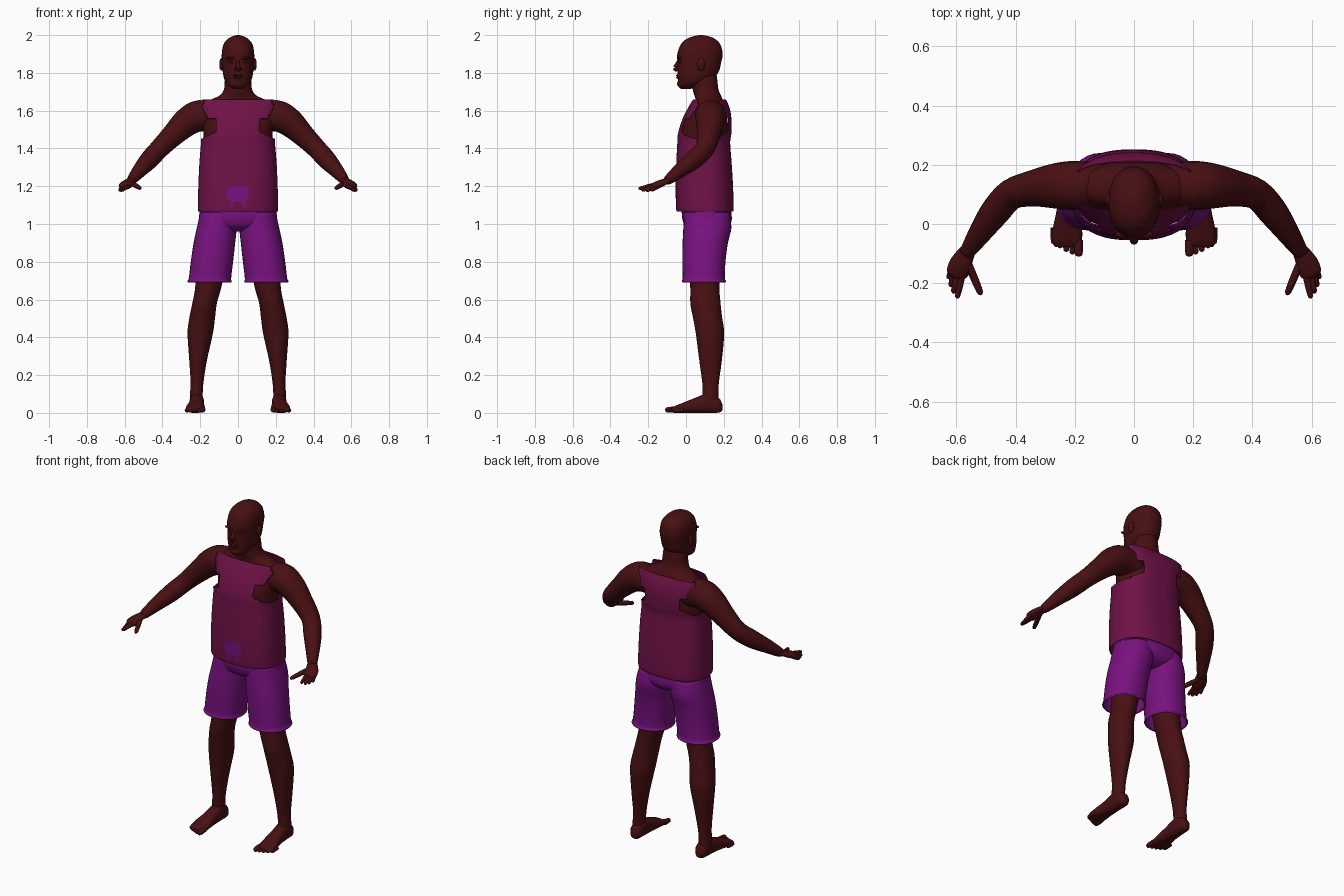
import bpy
import bmesh
from math import sin, cos, pi, copysign
from mathutils import Vector, Matrix

cube = bpy.data.objects.get("Cube")
if cube:
    bpy.data.objects.remove(cube, do_unlink=True)


def material(name, color):
    mat = bpy.data.materials.new(name)
    mat.use_nodes = True
    mat.diffuse_color = (*color, 1)
    mat.node_tree.nodes["Principled BSDF"].inputs["Base Color"].default_value = (*color, 1)
    return mat


SKIN = material("dark brown skin", (0.064, 0.005, 0.006))
SHIRT = material("plum shirt", (0.16, 0.006, 0.062))
SHORTS = material("purple shorts", (0.19, 0.006, 0.215))


def finish(bm, name, mats, mirror=False, thickness=0):
    """Turn a bmesh into a smooth object, optionally mirrored or thickened."""
    bmesh.ops.recalc_face_normals(bm, faces=bm.faces)
    mesh = bpy.data.meshes.new(name)
    bm.to_mesh(mesh)
    bm.free()
    for mat in mats:
        mesh.materials.append(mat)
    mesh.shade_smooth()
    obj = bpy.data.objects.new(name, mesh)
    bpy.context.collection.objects.link(obj)
    if thickness:
        obj.modifiers.new("cloth", "SOLIDIFY").thickness = thickness
    if mirror:
        mod = obj.modifiers.new("mirror", "MIRROR")
        mod.use_mirror_merge = False
    return obj


def smooth_keys(keys, steps):
    """Catmull-Rom interpolation through tuples of numbers."""
    out = []
    last = len(keys) - 1
    for i in range(last):
        a, b, c, d = keys[max(i - 1, 0)], keys[i], keys[i + 1], keys[min(i + 2, last)]
        for s in range(steps):
            t = s / steps
            out.append([q + t / 2 * (r - p + t * (2 * p - 5 * q + 4 * r - w + t * (3 * (q - r) + w - p)))
                        for p, q, r, w in zip(a, b, c, d)])
    out.append(list(keys[last]))
    return out


def bridge(loops, caps):
    bm = bmesh.new()
    rows = [[bm.verts.new(co) for co in loop] for loop in loops]
    n = len(rows[0])
    for low, high in zip(rows, rows[1:]):
        for i in range(n):
            j = (i + 1) % n
            bm.faces.new((low[i], low[j], high[j], high[i]))
    if caps:
        bm.faces.new(rows[0])
        bm.faces.new(rows[-1])
    return bm


def stack(keys, seg=32, steps=4, square=2.0, caps=True, along_y=False):
    """Loft of rounded sections: (height, centre, centre, radius, radius)."""
    loops = []
    for h, cu, cv, ru, rv in smooth_keys(keys, steps):
        loop = []
        for k in range(seg):
            c, s = cos(2 * pi * k / seg), sin(2 * pi * k / seg)
            u = cu + ru * copysign(abs(c) ** (2 / square), c)
            v = cv + rv * copysign(abs(s) ** (2 / square), s)
            loop.append((u, h, v) if along_y else (u, v, h))
        loops.append(loop)
    return bridge(loops, caps)


def limb(keys, flat=1.0, seg=20, steps=4):
    """Tube along a path of (x, y, z, radius)."""
    pts = smooth_keys(keys, steps)
    pos = [Vector(p[:3]) for p in pts]
    loops = []
    for i, p in enumerate(pts):
        tangent = pos[min(i + 1, len(pos) - 1)] - pos[max(i - 1, 0)]
        side = tangent.cross(Vector((0, 0, 1))).normalized()
        up = side.cross(tangent).normalized()
        r = max(p[3], 0.001)
        loops.append([pos[i] + side * r * cos(2 * pi * k / seg) + up * r * flat * sin(2 * pi * k / seg)
                      for k in range(seg)])
    return bridge(loops, True)


def finger(name, base, tip, r):
    mid = [(a + b) / 2 for a, b in zip(base, tip)]
    near = [a * 0.1 + b * 0.9 for a, b in zip(base, tip)]
    finish(limb([(*base, r), (*mid, r), (*near, r * 0.8), (*tip, r * 0.2)], seg=12), name, [SKIN], True)


def blob(name, center, size, mirror=False):
    bm = bmesh.new()
    place = Matrix.Translation(center) @ Matrix.Diagonal((*size, 1))
    bmesh.ops.create_uvsphere(bm, u_segments=16, v_segments=10, radius=1, matrix=place)
    finish(bm, name, [SKIN], mirror)


# Torso, shoulders and neck under the clothes
finish(stack([(1.2, 0, .1, .185, .13), (1.4, 0, .1, .18, .13), (1.5, 0, .1, .185, .125),
              (1.58, 0, .115, .2, .1), (1.63, 0, .125, .19, .08), (1.66, 0, .122, .14, .072),
              (1.68, 0, .115, .098, .07), (1.71, 0, .104, .075, .068), (1.76, 0, .1, .07, .066),
              (1.81, 0, .1, .062, .06)]), "torso_and_neck", [SKIN])

# Head
finish(stack([(1.715, 0, 0, .02, .025), (1.73, 0, .01, .048, .052), (1.76, 0, .043, .07, .084),
              (1.8, 0, .062, .08, .108), (1.85, 0, .07, .084, .115), (1.9, 0, .074, .086, .12),
              (1.95, 0, .077, .077, .105), (1.98, 0, .078, .054, .075), (1.995, 0, .08, .026, .036),
              (2, 0, .08, .006, .008)], square=2.2), "head", [SKIN])
finish(limb([(0, -.036, 1.872, .007), (0, -.048, 1.845, .01), (0, -.056, 1.825, .014),
             (0, -.045, 1.812, .008)]), "nose", [SKIN])
blob("upper_lip", (0, -.042, 1.786), (.026, .012, .006))
blob("lower_lip", (0, -.04, 1.775), (.023, .012, .007))
blob("chin", (0, -.026, 1.742), (.032, .022, .02))
blob("brow", (.034, -.034, 1.878), (.03, .012, .007), True)
blob("eyelid", (.033, -.032, 1.859), (.015, .01, .007), True)
blob("nostril", (.012, -.045, 1.82), (.009, .011, .008), True)
blob("ear", (.088, .08, 1.845), (.011, .02, .034), True)

# Arms with a flattened palm, fingers and thumb
finish(limb([(.1, .13, 1.56, .075), (.2, .13, 1.573, .083), (.27, .128, 1.54, .076),
             (.34, .12, 1.475, .062), (.415, .1, 1.4, .052), (.47, .04, 1.34, .05),
             (.52, -.03, 1.285, .039), (.56, -.09, 1.237, .027), (.57, -.105, 1.23, .02)]),
       "arm", [SKIN], True)
finish(limb([(.55, -.075, 1.245, .022), (.57, -.105, 1.228, .031), (.588, -.14, 1.212, .038),
             (.598, -.17, 1.2, .035), (.602, -.182, 1.195, .015)], flat=0.5), "palm", [SKIN], True)
for label, base, tip, radius in [
        ("index_finger", (.578, -.16, 1.205), (.598, -.252, 1.187), .011),
        ("middle_finger", (.595, -.165, 1.2), (.611, -.235, 1.178), .011),
        ("ring_finger", (.608, -.16, 1.197), (.62, -.212, 1.175), .01),
        ("little_finger", (.615, -.145, 1.197), (.628, -.185, 1.176), .009),
        ("thumb", (.562, -.13, 1.216), (.516, -.24, 1.188), .013)]:
    finger(label, base, tip, radius)

# Legs
finish(stack([(.05, .22, .13, .034, .045), (.09, .221, .13, .034, .042), (.16, .217, .13, .034, .044),
              (.28, .211, .13, .047, .06), (.42, .2, .127, .067, .075), (.5, .19, .115, .068, .077),
              (.58, .177, .103, .065, .08), (.68, .155, .1, .07, .078), (.9, .13, .1, .085, .095)]),
       "leg", [SKIN], True)

# Feet and toes
finish(stack([(.192, .217, .03, .012, .016), (.175, .217, .04, .032, .038), (.12, .218, .052, .038, .052),
              (.05, .22, .04, .041, .04), (-.02, .225, .026, .05, .026), (-.06, .226, .018, .05, .018),
              (-.078, .224, .014, .042, .01)], square=2.4, along_y=True), "foot", [SKIN], True)
for i, tip_y in enumerate((-.11, -.103, -.094, -.082, -.068)):
    x = 0.187 + 0.021 * i
    r = 0.011 if i else 0.015
    finger("toe", (x, tip_y + 0.055, r + 0.004), (x, tip_y, r), r)

# Shorts: hips and two open legs with a flared hem
finish(stack([(.96, 0, .112, .04, .07), (.985, 0, .112, .15, .112), (1.02, 0, .112, .202, .13),
              (1.07, 0, .108, .203, .131), (1.16, 0, .105, .195, .128)], square=2.3), "shorts_hips", [SHORTS])
finish(stack([(.69, .15, .095, .114, .113), (.698, .15, .095, .117, .117), (.715, .148, .094, .112, .112),
              (.8, .138, .095, .112, .114), (.9, .125, .102, .11, .12), (.98, .112, .113, .106, .127),
              (1.06, .1, .11, .1, .12)], square=2.2, caps=False), "shorts_leg", [SHORTS], True, 0.005)

# Sleeveless shirt with ragged armholes and a cloth patch showing at the front
shirt = stack([(1.065, 0, .1, .207, .145), (1.08, 0, .1, .212, .152), (1.2, 0, .097, .21, .152),
               (1.33, 0, .095, .204, .146), (1.43, 0, .094, .196, .14), (1.48, 0, .099, .2, .141),
               (1.55, 0, .11, .204, .131), (1.61, 0, .12, .212, .112), (1.66, 0, .125, .22, .087)],
              seg=96, steps=8, square=2.5, caps=False)


def in_armhole(p):
    if p.z < 1.45:
        return False
    if abs(p.y - 0.12) < 0.06:
        return True
    if p.z > 1.555:
        return abs(p.x) > 0.165 + (p.z - 1.57) * 0.55
    return abs(p.x) > 0.115 + max(0, 1.49 - p.z) * 2


def in_patch(p):
    notch = abs(p.x) < 0.02 and p.z < 1.11
    return p.y < 0 and 1.095 < p.z < 1.205 and abs(p.x) < 0.065 - (1.2 - p.z) * 0.25 and not notch


holes = [f for f in shirt.faces if in_armhole(f.calc_center_median())]
bmesh.ops.delete(shirt, geom=holes, context="FACES")
for face in shirt.faces:
    face.material_index = int(in_patch(face.calc_center_median()))
finish(shirt, "shirt", [SHIRT, SHORTS], thickness=0.004)
